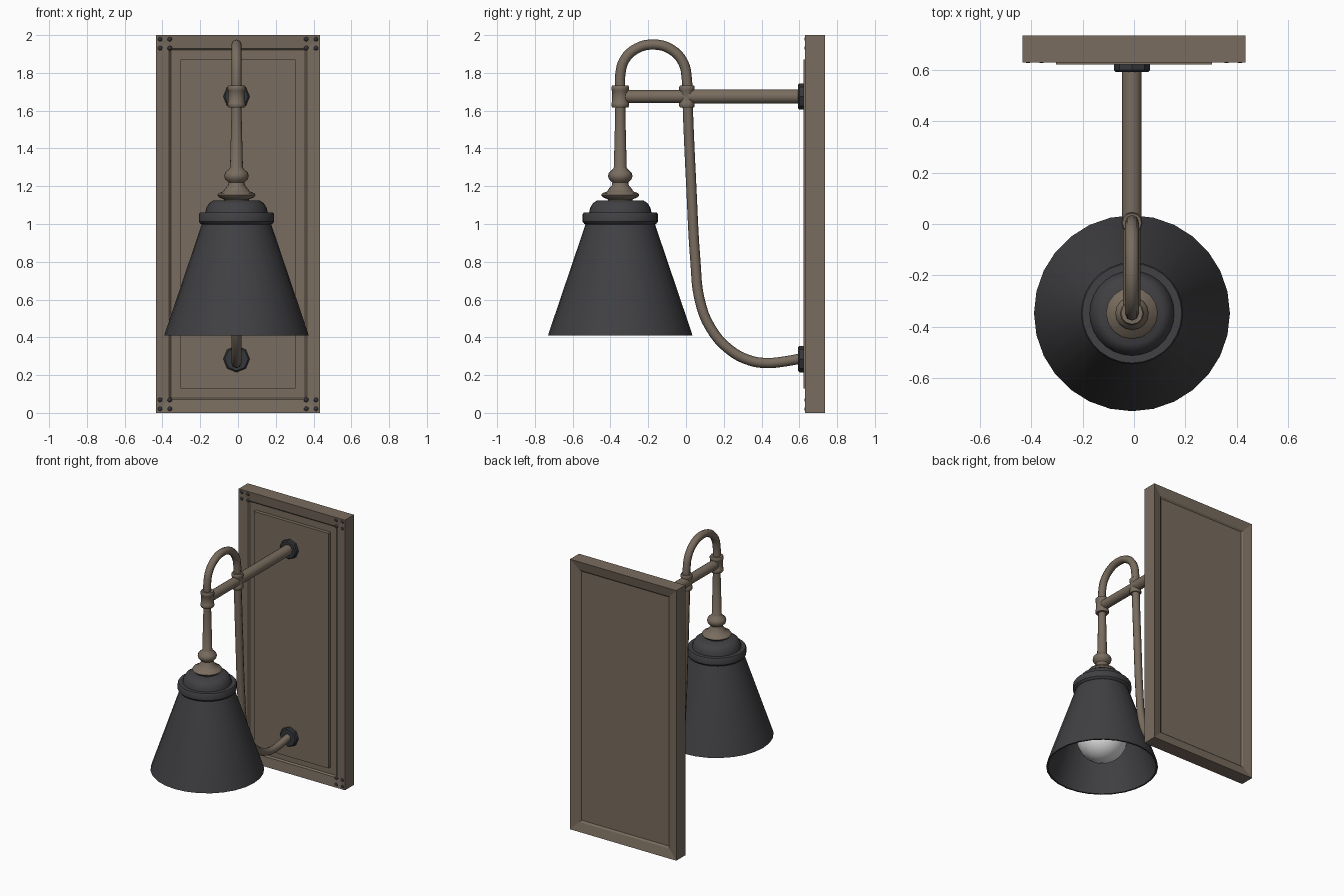
import bpy, bmesh, math
from mathutils import Matrix, Vector

cube = bpy.data.objects.get("Cube")
if cube:
    bpy.data.objects.remove(cube)


def material(name, rgb):
    m = bpy.data.materials.new(name)
    m.use_nodes = True
    m.diffuse_color = (*rgb, 1)
    m.node_tree.nodes["Principled BSDF"].inputs["Base Color"].default_value = (*rgb, 1)
    return m


BRASS = material("aged_brass", (0.19, 0.15, 0.112))
DARK = material("dark_metal", (0.052, 0.051, 0.056))
IRON = material("dark_iron", (0.035, 0.038, 0.044))
GLASS = material("white_glass", (0.8, 0.8, 0.8))

CX, CY = -0.008, -0.348     # lamp axis
ARM_Z, PIPE_Y = 1.675, 0.005
ALONG_Y = Matrix.Rotation(-math.pi / 2, 4, "X")


def finish(bm, name, mat, smooth=35):
    bmesh.ops.remove_doubles(bm, verts=bm.verts, dist=1e-5)
    bmesh.ops.recalc_face_normals(bm, faces=bm.faces)
    mesh = bpy.data.meshes.new(name)
    bm.to_mesh(mesh)
    bm.free()
    mesh.materials.append(mat)
    ob = bpy.data.objects.new(name, mesh)
    bpy.context.collection.objects.link(ob)
    if smooth:
        bpy.ops.object.select_all(action="DESELECT")
        ob.select_set(True)
        bpy.context.view_layer.objects.active = ob
        bpy.ops.object.shade_smooth_by_angle(angle=math.radians(smooth))
    return ob


def lathe(name, profile, mat, loc=(CX, CY, 0), sides=16, turn=None, smooth=35):
    """Spin (radius, height) points round the axis."""
    bm = bmesh.new()
    verts = [bm.verts.new((r, 0, h)) for r, h in profile]
    edges = [bm.edges.new(pair) for pair in zip(verts, verts[1:])]
    bmesh.ops.spin(bm, geom=verts + edges, cent=(0, 0, 0), axis=(0, 0, 1),
                   angle=math.tau, steps=sides, use_duplicate=False)
    bmesh.ops.transform(bm, matrix=Matrix.Translation(loc) @ (turn or Matrix()), verts=bm.verts)
    return finish(bm, name, mat, smooth)


def rod(name, radius, start, length, mat, **kw):
    return lathe(name, [(0, 0), (radius, 0), (radius, length), (0, length)], mat, start, **kw)


# Backplate: nested rectangles, from the back recess over the rim to the raised panel
def backplate(rings):
    bm = bmesh.new()
    loops = []
    for inset, y in rings:
        w, h = 0.435 - inset, 1.0 - inset
        loops.append([bm.verts.new((sx * w, y, 1 + sz * h))
                      for sx, sz in ((-1, -1), (1, -1), (1, 1), (-1, 1))])
    for a, b in zip(loops, loops[1:]):
        for i in range(4):
            j = (i + 1) % 4
            bm.faces.new((a[i], a[j], b[j], b[i]))
    bm.faces.new(loops[0])
    bm.faces.new(loops[-1])
    return finish(bm, "backplate", BRASS, 0)


backplate([(0.078, 0.71), (0.066, 0.72), (0, 0.735), (0, 0.63),
           (0.07, 0.638), (0.08, 0.648), (0.13, 0.648), (0.13, 0.622)])

# Four-stud ornaments on the corners
for sx, side in ((-1, "right"), (1, "left")):
    for z, level in ((0.045, "lower"), (1.955, "upper")):
        bm = bmesh.new()
        for dx in (-1, 1):
            for dz in (-1, 1):
                place = (Matrix.Translation((sx * 0.387 + dx * 0.026, 0.634, z + dz * 0.024))
                         @ Matrix.Diagonal((1, 0.6, 1, 1)))
                bmesh.ops.create_icosphere(bm, subdivisions=1, radius=0.014, matrix=place)
        finish(bm, f"{level}_{side}_studs", IRON, 60)

# Wall mounts
for name, z in (("upper_mount", ARM_Z), ("lower_mount", 0.285)):
    lathe(name, [(0, 0), (0.062, 0), (0.07, 0.008), (0.07, 0.035), (0, 0.035)], IRON,
          (CX, 0.592, z), sides=8, turn=ALONG_Y)

# Horizontal arm, thicker behind the pipe collar
rod("arm_rear", 0.038, (CX, PIPE_Y, ARM_Z), 0.6, BRASS, turn=ALONG_Y)
rod("arm_front", 0.034, (CX, CY, ARM_Z), PIPE_Y - CY, BRASS, turn=ALONG_Y)

# Collars where the pipe crosses the arm
for name, y, r in (("front_collar", CY, 0.047), ("rear_collar", PIPE_Y, 0.041)):
    lathe(name, [(0, -.058), (r * .9, -.058), (r, -.05), (r, -.035), (r * .93, -.03),
                 (r * .93, .03), (r, .035), (r, .05), (r * .9, .058), (0, .058)],
          BRASS, (CX, y, ARM_Z), sides=12)

# Curved pipe, from the front collar over the hook and down to the lower mount
path = [(CY, 1.70), (CY, 1.79), (-.325, 1.87), (-.26, 1.93), (-.17, 1.95), (-.08, 1.925),
        (-.015, 1.855), (PIPE_Y, 1.76), (.01, 1.6), (.028, 1.2), (.05, .8), (.072, .6),
        (.13, .45), (.23, .335), (.34, .277), (.43, .264), (.52, .272), (.61, .288)]
curve = bpy.data.curves.new("pipe_path", "CURVE")
curve.dimensions = "3D"
curve.bevel_depth = 0.027
curve.bevel_resolution = 2
curve.resolution_u = 4
curve.use_fill_caps = True
spline = curve.splines.new("BEZIER")
spline.bezier_points.add(len(path) - 1)
for point, (y, z) in zip(spline.bezier_points, path):
    point.co = Vector((CX, y, z))
    point.handle_left_type = point.handle_right_type = "AUTO"
helper = bpy.data.objects.new("pipe_path", curve)
bpy.context.collection.objects.link(helper)
bpy.context.view_layer.update()
mesh = bpy.data.meshes.new_from_object(helper.evaluated_get(bpy.context.evaluated_depsgraph_get()))
bpy.data.objects.remove(helper)
bm = bmesh.new()
bm.from_mesh(mesh)
bpy.data.meshes.remove(mesh)
finish(bm, "curved_pipe", BRASS, 50)

# Turned stem with knob and disc
lathe("stem", [(0, 1.66), (.026, 1.66), (.027, 1.58), (.034, 1.30), (.04, 1.29), (.06, 1.272),
               (.065, 1.255), (.06, 1.237), (.042, 1.22), (.045, 1.205), (.062, 1.185),
               (.07, 1.172), (.095, 1.163), (.101, 1.153), (.092, 1.141), (.065, 1.13),
               (.065, 1.115), (0, 1.115)], BRASS, sides=16, smooth=45)

# Conical shade with its cap, hollow inside
lathe("shade", [(0, 1.125), (.122, 1.125), (.145, 1.11), (.16, 1.085), (.165, 1.06),
                (.194, 1.06), (.199, 1.052), (.199, 1.012), (.19, 1.0), (.184, .998),
                (.379, .422), (.382, .41), (.37, .41), (.367, .422), (.174, .99),
                (.155, 1.06), (.11, 1.105), (0, 1.105)], DARK, sides=28)

# Socket and bulb
rod("socket", 0.06, (CX, CY, 0.9), 0.21, IRON)
bulb = [(0.175 * math.sin(a), 0.635 - 0.175 * math.cos(a))
        for a in (math.pi * 0.78 * i / 10 for i in range(11))]
lathe("bulb", bulb + [(.07, .82), (.05, .87), (.05, .92), (0, .92)], GLASS, sides=24, smooth=60)
